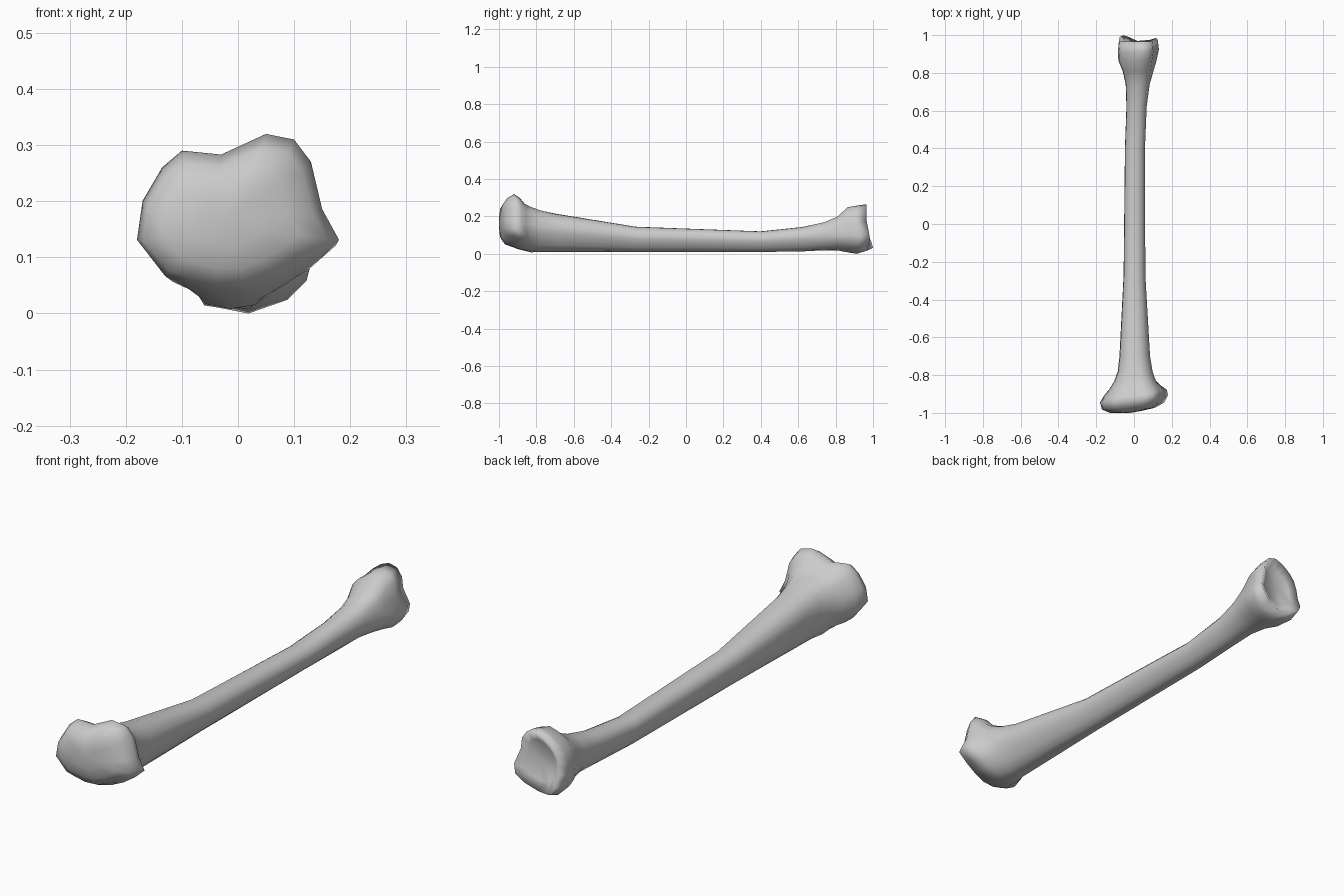
import bpy, bmesh, math

# Cross-section outlines (x, z), all starting at the left and running over the top
HEAD = [(-.18, .13), (-.17, .20), (-.135, .26), (-.10, .29), (-.03, .283), (.05, .32),
        (.10, .31), (.13, .27), (.15, .185), (.18, .13), (.13, .09), (.08, .06),
        (.02, .035), (-.04, .035), (-.09, .05), (-.13, .065)]
SHAFT = [(0, .55), (.02, .72), (.1, .86), (.25, .96), (.45, 1), (.65, .99), (.82, .92),
         (.94, .8), (1, .64), (.98, .5), (.9, .33), (.78, .17), (.62, .04), (.42, 0),
         (.2, .03), (.06, .2)]
ANKLE = [(-.085, .10), (-.08, .15), (-.065, .19), (-.04, .22), (0, .25), (.04, .265),
         (.08, .255), (.105, .22), (.11, .17), (.135, .10), (.125, .06), (.09, .025),
         (.02, 0), (-.03, .01), (-.06, .015), (-.08, .05)]


def unit(outline):
    xs, zs = zip(*outline)
    return [((x - min(xs)) / (max(xs) - min(xs)), (z - min(zs)) / (max(zs) - min(zs)))
            for x, z in outline]


HEAD, ANKLE = unit(HEAD), unit(ANKLE)

# Stations along the bone: y, x min, x max, z min, z max, end-shape weight
STATIONS = [
    (-.993, -.07, .05, .12, .22, 1),
    (-.985, -.13, .11, .08, .26, 1),
    (-.963, -.17, .16, .05, .295, 1),
    (-.925, -.18, .18, .037, .32, 1),
    (-.895, -.160, .175, .025, .30, .9),
    (-.865, -.130, .145, .017, .268, .6),
    (-.83, -.105, .118, .008, .252, .25),
    (-.78, -.086, .10, .01, .235, .1),
    (-.70, -.077, .085, .01, .215, 0),
    (-.27, -.055, .06, .01, .145, 0),
    (.40, -.048, .058, .01, .12, 0),
    (.62, -.04, .067, .013, .143, 0),
    (.74, -.044, .085, .018, .17, .2),
    (.81, -.06, .105, .015, .20, .5),
    (.865, -.083, .12, .006, .25, .8),
    (.91, -.085, .132, .0, .257, 1),
    (.965, -.08, .125, .018, .265, 1),
    (.945, -.05, .095, .055, .225, 1),
]


def ring(y, x0, x1, z0, z1, w):
    """Blend the shaft outline with the nearer end outline and fit it to the box."""
    end = HEAD if y < 0 else ANKLE
    for (su, sv), (eu, ev) in zip(SHAFT, end):
        x = x0 + (x1 - x0) * (su + (eu - su) * w)
        z = z0 + (z1 - z0) * (sv + (ev - sv) * w)
        dy = 0
        if y < -.8:                       # plateau leans back on the right
            dy = .11 * x * w
        elif y > .9:                      # pointed inner ankle and outer corner
            dy = .04 * math.exp(-((x + .065) ** 2 + (z - .03) ** 2) / .003)
            dy += .02 * math.exp(-((x - .11) ** 2 + (z - .08) ** 2) / .003)
        yield (x, max(-1, min(1, y + dy)), z)


# Leg bone: loft the rings and close both ends with shallow fans
bm = bmesh.new()
rings = [[bm.verts.new(p) for p in ring(*s)] for s in STATIONS]
n = len(SHAFT)
for a, b in zip(rings, rings[1:]):
    for i in range(n):
        j = (i + 1) % n
        bm.faces.new((a[i], a[j], b[j], b[i]))
for loop, centre in ((rings[0], (-.02, -1, .17)), (rings[-1], (.02, .942, .14))):
    c = bm.verts.new(centre)
    for i in range(n):
        bm.faces.new((loop[i], loop[(i + 1) % n], c))
bmesh.ops.recalc_face_normals(bm, faces=bm.faces)
mesh = bpy.data.meshes.new("leg_bone")
bm.to_mesh(mesh)
bm.free()
bone = bpy.data.objects.new("leg_bone", mesh)
bpy.context.collection.objects.link(bone)
for p in mesh.polygons:
    p.use_smooth = True
